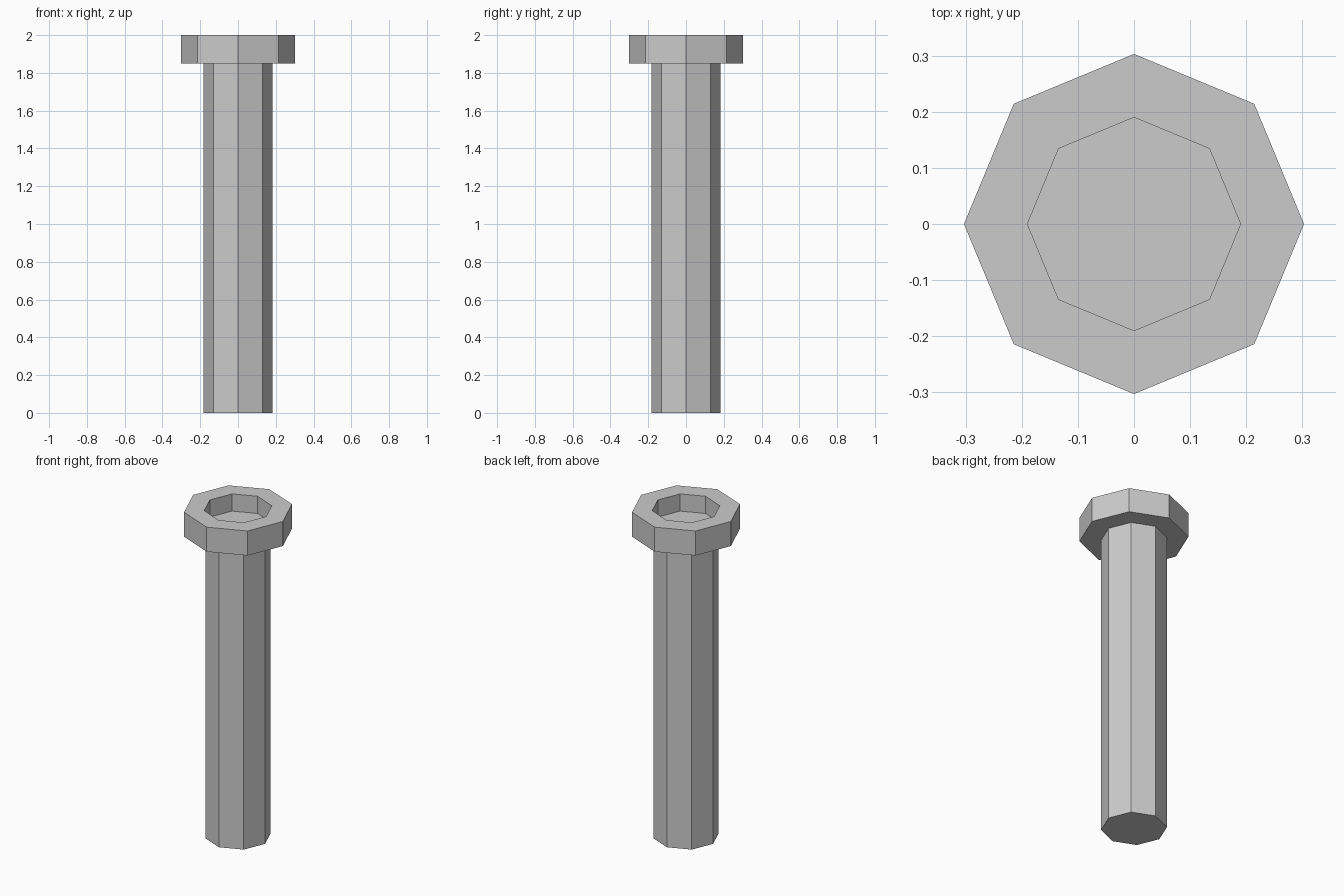
import bpy, bmesh
from math import cos, sin, pi

if "Cube" in bpy.data.objects:
    bpy.data.objects.remove(bpy.data.objects["Cube"])

SIDES = 8

# (radius, height) profile: shaft, head, then down into the socket
profile = [(0.183, 0.0), (0.183, 1.85), (0.303, 1.85),
           (0.303, 2.0), (0.19, 2.0), (0.19, 1.895)]

bm = bmesh.new()
rings = [[bm.verts.new((r * cos(2 * pi * i / SIDES), r * sin(2 * pi * i / SIDES), z))
          for i in range(SIDES)] for r, z in profile]

# Side walls between neighbouring rings
for a, b in zip(rings, rings[1:]):
    for i in range(SIDES):
        j = (i + 1) % SIDES
        bm.faces.new((a[i], a[j], b[j], b[i]))

# Shaft bottom and socket floor
bm.faces.new(rings[0][::-1])
bm.faces.new(rings[-1])
bmesh.ops.recalc_face_normals(bm, faces=bm.faces)

mesh = bpy.data.meshes.new("bolt")
bm.to_mesh(mesh)
bm.free()
bolt = bpy.data.objects.new("bolt", mesh)
bpy.context.collection.objects.link(bolt)
